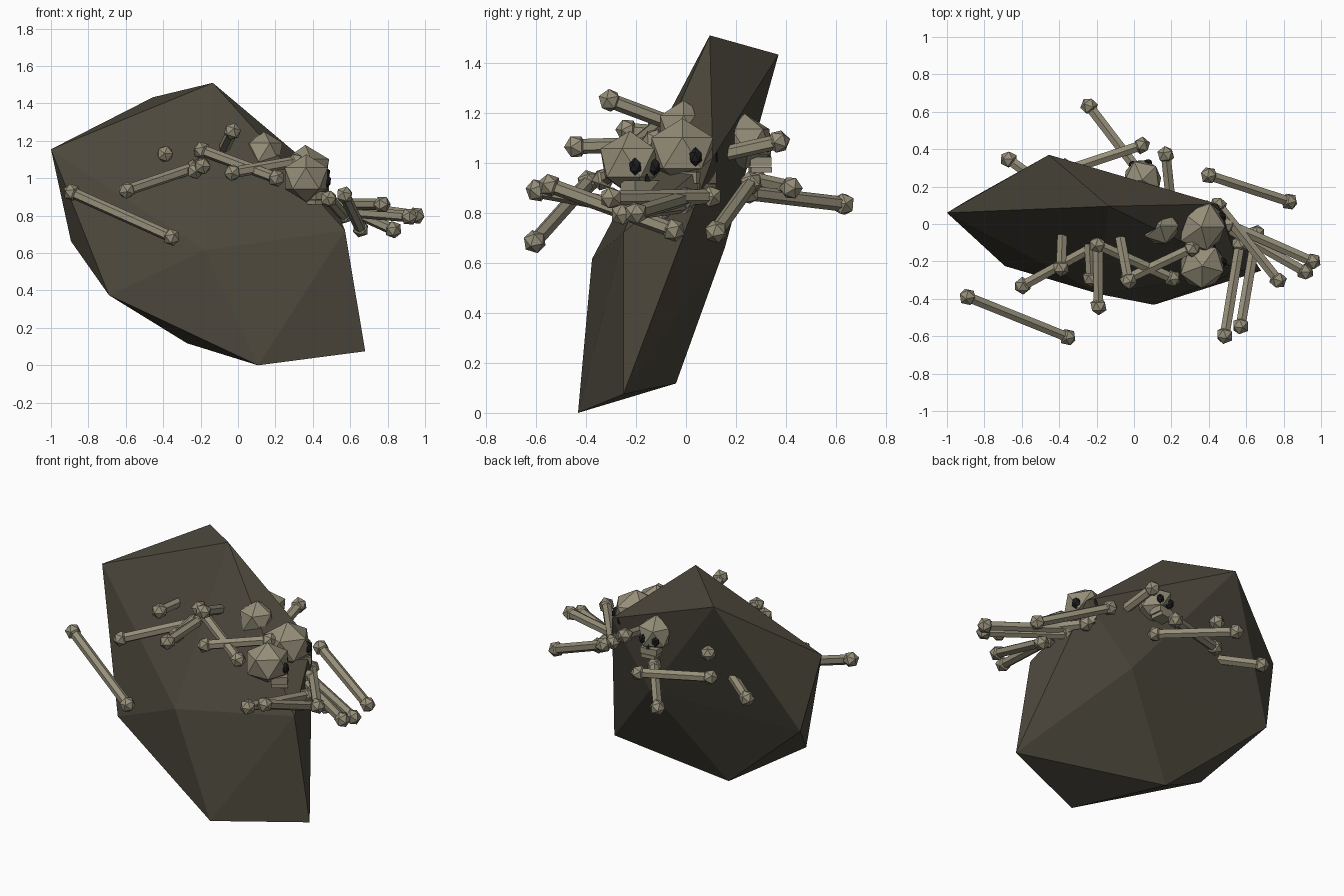
import bpy, bmesh, math
from mathutils import Vector, Matrix

if "Cube" in bpy.data.objects:
    bpy.data.objects.remove(bpy.data.objects["Cube"])


def material(name, rgb):
    m = bpy.data.materials.new(name)
    m.diffuse_color = (*rgb, 1)
    m.use_nodes = True
    m.node_tree.nodes["Principled BSDF"].inputs["Base Color"].default_value = m.diffuse_color
    return m


STONE = material("dark stone", (0.072, 0.063, 0.045))
BONE = material("old bone", (0.30, 0.27, 0.19))
BLACK = material("black hollow", (0.012, 0.012, 0.013))


def finish(bm, name, mats):
    bmesh.ops.recalc_face_normals(bm, faces=bm.faces)
    mesh = bpy.data.meshes.new(name)
    bm.to_mesh(mesh)
    bm.free()
    for m in mats:
        mesh.materials.append(m)
    ob = bpy.data.objects.new(name, mesh)
    bpy.context.collection.objects.link(ob)
    return ob


def ball(bm, mat, index=0):
    old = set(bm.faces)
    bmesh.ops.create_icosphere(bm, subdivisions=1, radius=1, matrix=mat)
    for f in set(bm.faces) - old:
        f.material_index = index


# Boulder: a tilted, flattened icosahedron
boulder = [(-1, .06, 1.155), (-.455, .37, 1.433), (-.135, .095, 1.51),
           (.572, -.25, .722), (.68, -.25, .075), (.107, -.432, 0),
           (-.273, -.04, .118), (-.69, -.225, .375), (-.893, .125, .663),
           (-.18, -.376, .615), (.447, .107, 1.02), (.145, .155, .66)]
bm = bmesh.new()
for p in boulder:
    bm.verts.new(p)
bmesh.ops.convex_hull(bm, input=bm.verts)
finish(bm, "boulder", [STONE])


# Long bones: six-sided shaft with a faceted knob at each end
def long_bone(name, a, b):
    a, b = Vector(a), Vector(b)
    d = b - a
    bm = bmesh.new()
    rot = d.to_track_quat('Z', 'Y').to_matrix().to_4x4()
    bmesh.ops.create_cone(bm, cap_ends=True, segments=6, radius1=.03, radius2=.03,
                          depth=d.length, matrix=Matrix.Translation((a + b) / 2) @ rot)
    for p in (a, b):
        ball(bm, Matrix.Translation(p) @ rot @ Matrix.Scale(.048, 4))
    finish(bm, name, [BONE])


left_bones = [
    ((-.89, -.39, .925), (-.355, -.605, .685)),
    ((-.595, -.33, .935), (-.195, -.11, 1.07)),
    ((-.39, -.235, 1.13), (-.37, .305, 1.09)),
    ((-.23, -.29, 1.04), (-.25, .08, 1.10)),
    ((-.19, -.44, 1.065), (-.195, .03, 1.08)),
    ((-.03, -.305, 1.25), (-.11, .12, 1.09)),
    ((.205, -.29, 1.0), (-.195, -.11, 1.15)),
    ((-.03, -.29, 1.03), (.31, -.13, 1.09)),
]
right_bones = [
    ((.485, -.595, .89), (.565, -.11, .80)),
    ((.57, -.545, .91), (.655, -.05, .73)),
    ((.77, -.30, .86), (.45, .10, .865)),
    ((.915, -.255, .795), (.48, -.01, .83)),
    ((.953, -.20, .80), (.50, .0, .86)),
    ((.40, .26, .92), (.83, .12, .725)),
]
back_bones = [
    ((-.24, .63, .835), (.05, .25, .88)),
    ((.04, .42, .90), (-.37, .285, .93)),
    ((.17, .37, 1.085), (.22, -.1, .98)),
    ((-.67, .345, .90), (-.28, .06, .95)),
]
for side, bones in (("left", left_bones), ("right", right_bones), ("back", back_bones)):
    for i, (a, b) in enumerate(bones):
        long_bone(f"{side}_bone_{i + 1}", a, b)


# Skulls: faceted cranium, jaw block, dark eye sockets and nose; local -y is the face
def skull(name, centre, heading, r):
    base = Matrix.Translation(centre) @ Matrix.Rotation(math.radians(heading + 90), 4, 'Z')
    bm = bmesh.new()
    ball(bm, base @ Matrix.Diagonal((r, r * 1.08, r, 1)))
    # cheek and jaw blocks
    for y, z, w, h in ((-.52, -.72, .95, .34), (-.55, -1.0, .8, .2)):
        bmesh.ops.create_cube(bm, size=1, matrix=base
                              @ Matrix.Translation((0, y * r, z * r))
                              @ Matrix.Diagonal((w * r, .75 * r, h * r, 1)))
    # sockets
    for s in (-1, 1):
        ball(bm, base @ Matrix.Translation((s * .37 * r, -.78 * r, -.12 * r))
             @ Matrix.Diagonal((.22 * r, .2 * r, .29 * r, 1)), 1)
    # nose
    old = set(bm.faces)
    bmesh.ops.create_cone(bm, cap_ends=True, segments=3, radius1=.12 * r, radius2=.03 * r,
                          depth=.24 * r, matrix=base @ Matrix.Translation((0, -.88 * r, -.46 * r)))
    for f in set(bm.faces) - old:
        f.material_index = 1
    finish(bm, name, [BONE, BLACK])


skull("front_skull", (.365, -.225, 1.0), 37, .128)
skull("side_skull", (.36, -.015, 1.04), 52, .138)
skull("back_skull", (.045, .235, 1.085), 97, .112)

# Cranium half sunk in the top of the boulder
bm = bmesh.new()
ball(bm, Matrix.Translation((.14, -.01, 1.14)) @ Matrix.Scale(.11, 4))
finish(bm, "sunken_cranium", [BONE])
